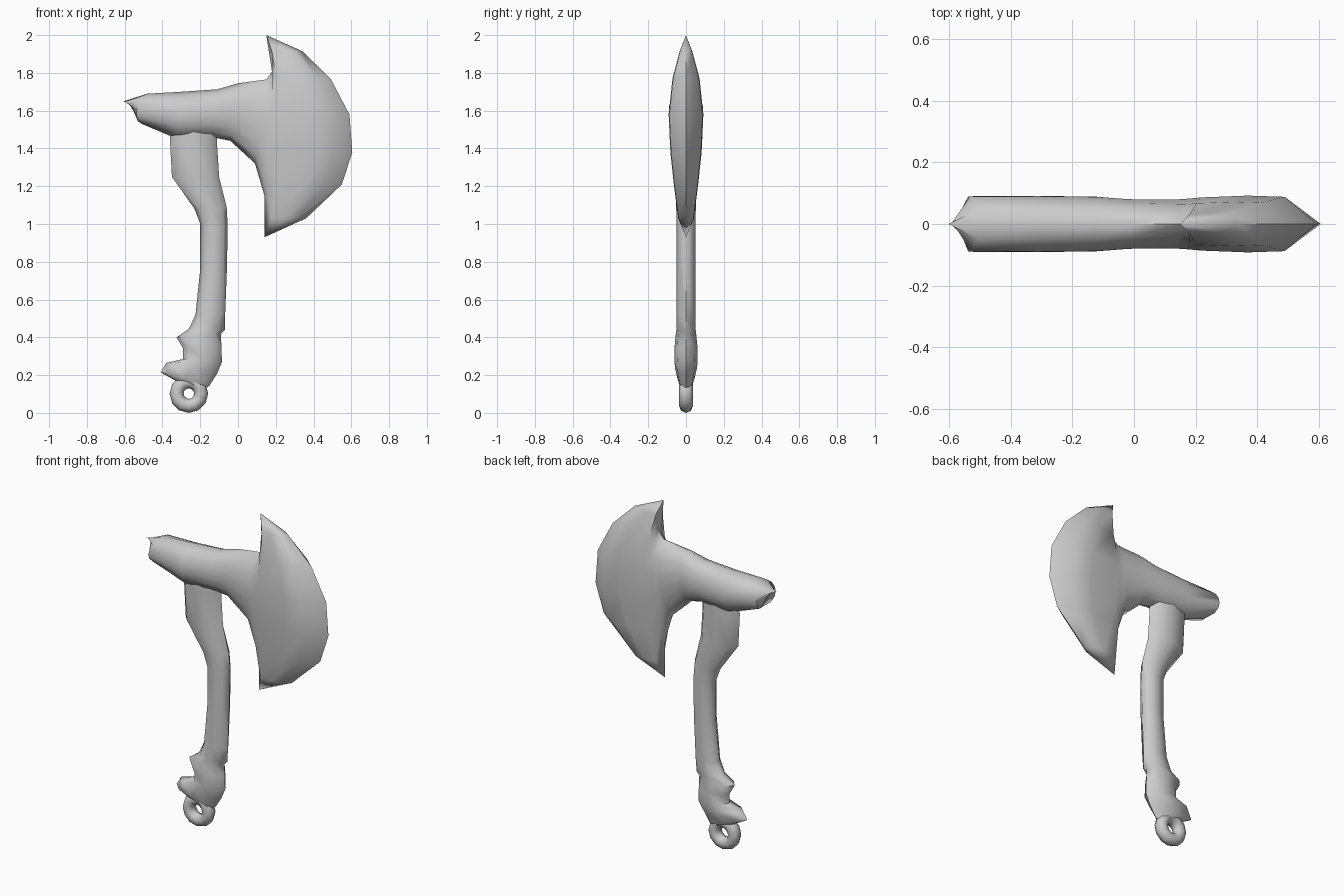
import bpy, bmesh, math
from mathutils import Vector

if "Cube" in bpy.data.objects:
    bpy.data.objects.remove(bpy.data.objects["Cube"])


def section(line, widths):
    """Closed loop: up the front side of a profile line, down the back side."""
    front = [Vector((x, -w, z)) for (x, z), w in zip(line, widths)]
    back = [Vector((x, w, z)) for (x, z), w in zip(line, widths)][1:-1]
    return front + back[::-1]


def chord(a, b, fractions):
    return [(a[0] + (b[0] - a[0]) * f, a[1] + (b[1] - a[1]) * f) for f in fractions]


def smooth(ob, angle):
    bpy.ops.object.select_all(action='DESELECT')
    ob.select_set(True)
    bpy.context.view_layer.objects.active = ob
    bpy.ops.object.shade_smooth_by_angle(angle=math.radians(angle))


def loft(name, sections, caps):
    bm = bmesh.new()
    rings = [[bm.verts.new(p) for p in s] for s in sections]
    n = len(rings[0])
    for a, b in zip(rings, rings[1:]):
        for i in range(n):
            j = (i + 1) % n
            bm.faces.new((a[i], a[j], b[j], b[i]))
    if caps:
        bm.faces.new(rings[0])
        bm.faces.new(rings[-1])
    bmesh.ops.remove_doubles(bm, verts=bm.verts, dist=0.0005)
    bmesh.ops.recalc_face_normals(bm, faces=bm.faces)
    me = bpy.data.meshes.new(name)
    bm.to_mesh(me)
    bm.free()
    ob = bpy.data.objects.new(name, me)
    bpy.context.collection.objects.link(ob)
    smooth(ob, 60)
    return ob


# Axe head: rounded poll flowing into a crescent blade
edge = [(0.14, 0.93), (0.36, 1.03), (0.55, 1.21), (0.605, 1.38),
        (0.59, 1.58), (0.49, 1.77), (0.34, 1.915), (0.15, 2.0)]
fr = [(z - 0.93) / 1.07 for x, z in edge]
round_w = [2 * math.sqrt(max(0, f * (1 - f))) for f in fr]
blade_w = [0, 0.45, 0.7, 0.9, 1, 0.78, 0.36, 0]

# lower point, upper point, half thickness, outward bow, blend to blade widths
stations = [
    ((-0.55, 1.615), (-0.605, 1.65), 0, 0, 0),
    ((-0.51, 1.53), (-0.48, 1.69), 0.091, -0.04, 0),
    ((-0.32, 1.45), (-0.30, 1.70), 0.092, 0, 0),
    ((-0.14, 1.46), (-0.11, 1.713), 0.09, 0, 0),
    ((-0.04, 1.44), (0.0, 1.745), 0.082, 0, 0.1),
    ((0.09, 1.32), (0.15, 1.765), 0.08, 0, 0.4),
    ((0.14, 1.15), (0.19, 1.82), 0.082, 0, 0.8),
]
head = []
for lo, hi, t, bow, mix in stations:
    line = [(x + bow * r, z) for (x, z), r in zip(chord(lo, hi, fr), round_w)]
    head.append(section(line, [t * (r + (b - r) * mix) for r, b in zip(round_w, blade_w)]))
straight = chord(edge[0], edge[-1], fr)
for f, t in ((0.16, 0.086), (0.5, 0.092), (0.77, 0.088), (1, 0)):
    line = [(a[0] + (b[0] - a[0]) * f, b[1]) for a, b in zip(straight, edge)]
    head.append(section(line, [t * w for w in blade_w]))
loft("axe_head", head, False)

# Handle: left point, right point, half thickness, from top to hooked pommel
handle = [
    ((-0.355, 1.55), (-0.11, 1.55), 0.06),
    ((-0.36, 1.44), (-0.112, 1.44), 0.06),
    ((-0.35, 1.25), (-0.10, 1.25), 0.058),
    ((-0.23, 1.08), (-0.06, 1.09), 0.052),
    ((-0.20, 1.00), (-0.055, 1.00), 0.05),
    ((-0.20, 0.76), (-0.058, 0.78), 0.05),
    ((-0.225, 0.52), (-0.068, 0.52), 0.05),
    ((-0.26, 0.445), (-0.07, 0.44), 0.051),
    ((-0.325, 0.40), (-0.09, 0.42), 0.055),
    ((-0.29, 0.34), (-0.088, 0.35), 0.061),
    ((-0.29, 0.285), (-0.085, 0.27), 0.062),
    ((-0.38, 0.265), (-0.11, 0.21), 0.058),
    ((-0.41, 0.215), (-0.15, 0.145), 0.045),
    ((-0.275, 0.14), (-0.165, 0.135), 0.03),
]
hf = [0, 0.146, 0.5, 0.854, 1]
hw = [0, 0.75, 1, 0.75, 0]
loft("handle", [section(chord(a, b, hf), [t * w for w in hw]) for a, b, t in handle], True)

# Hanging ring under the pommel
bpy.ops.mesh.primitive_torus_add(major_segments=12, minor_segments=8,
                                 major_radius=0.065, minor_radius=0.037,
                                 location=(-0.26, 0, 0.102),
                                 rotation=(math.pi / 2, 0, 0))
ring = bpy.context.object
ring.name = "hanging_ring"
smooth(ring, 60)
